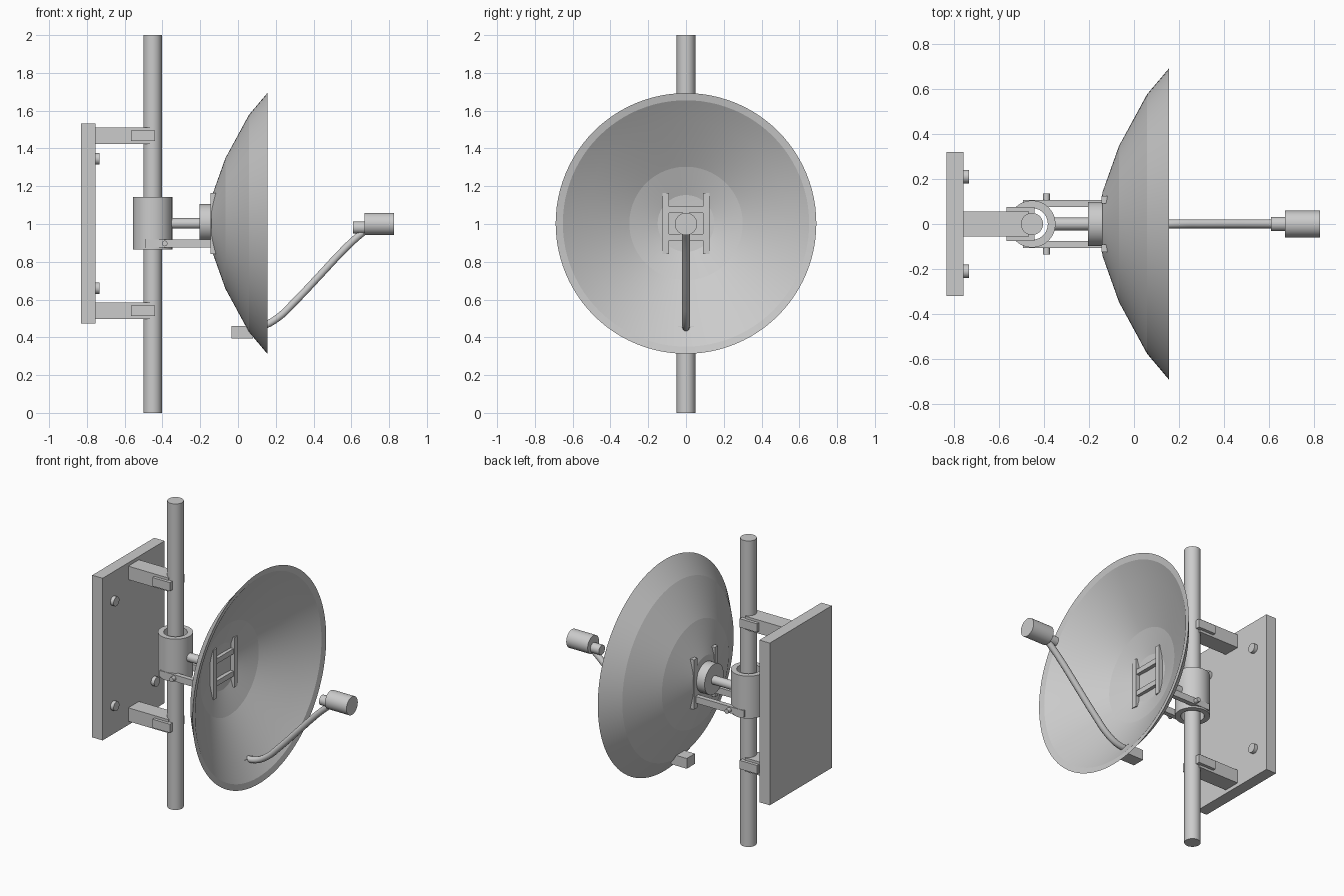
import bpy, bmesh, math
from mathutils import Vector, Matrix

if "Cube" in bpy.data.objects:
    bpy.data.objects.remove(bpy.data.objects["Cube"])

metal = bpy.data.materials.new("light_grey_metal")
metal.diffuse_color = (0.6, 0.6, 0.6, 1)
metal.use_nodes = True
metal.node_tree.nodes["Principled BSDF"].inputs["Base Color"].default_value = metal.diffuse_color


def finish(bm, name, smooth=0):
    bmesh.ops.recalc_face_normals(bm, faces=bm.faces)
    me = bpy.data.meshes.new(name)
    bm.to_mesh(me)
    bm.free()
    ob = bpy.data.objects.new(name, me)
    bpy.context.collection.objects.link(ob)
    me.materials.append(metal)
    if smooth:
        bpy.ops.object.select_all(action='DESELECT')
        ob.select_set(True)
        bpy.context.view_layer.objects.active = ob
        bpy.ops.object.shade_smooth_by_angle(angle=math.radians(smooth))
    return ob


def box(name, x, y, z):
    bm = bmesh.new()
    size = Vector((x[1] - x[0], y[1] - y[0], z[1] - z[0]))
    mid = Vector((sum(x) / 2, sum(y) / 2, sum(z) / 2))
    bmesh.ops.create_cube(bm, size=1, matrix=Matrix.Translation(mid) @ Matrix.Diagonal(size.to_4d()))
    return finish(bm, name)


def rod(name, a, b, r, n=32):
    a, b = Vector(a), Vector(b)
    m = Matrix.Translation((a + b) / 2) @ (b - a).to_track_quat('Z', 'Y').to_matrix().to_4x4()
    bm = bmesh.new()
    bmesh.ops.create_cone(bm, cap_ends=True, segments=n, radius1=r, radius2=r,
                          depth=(b - a).length, matrix=m)
    return finish(bm, name, 30)


def lathe(name, profile, centre, axis, closed, n=64, smooth=10):
    """Spin (along, radius) points about the X or Z axis."""
    bm = bmesh.new()
    vs = [bm.verts.new((h, 0, r) if axis == 'X' else (r, 0, h)) for h, r in profile]
    es = [bm.edges.new(p) for p in zip(vs, vs[1:] + vs[:1] if closed else vs[1:])]
    bmesh.ops.spin(bm, geom=vs + es, cent=(0, 0, 0), angle=2 * math.pi, steps=n,
                   axis=(1, 0, 0) if axis == 'X' else (0, 0, 1))
    bmesh.ops.remove_doubles(bm, verts=bm.verts, dist=1e-5)
    bmesh.ops.translate(bm, verts=bm.verts, vec=centre)
    return finish(bm, name, smooth)


PX, CZ = -0.452, 1.003   # pole x, dish axis height

# Wall plate, bolts and pole
box("wall_plate", (-0.83, -0.755), (-0.32, 0.32), (0.473, 1.533))
rod("pole", (PX, 0, 0), (PX, 0, 2), 0.049)
for s in (-1, 1):
    for z in (0.66, 1.345):
        rod("plate_bolt", (-0.76, s * 0.21, z), (-0.732, s * 0.21, z), 0.03, 24)

# Pole brackets with clamp cheeks
for z in (0.541, 1.467):
    box("bracket_arm", (-0.757, -0.465), (-0.055, 0.055), (z - 0.044, z + 0.044))
    for s in (-1, 1):
        box("clamp_cheek", (-0.566, -0.44), sorted((s * 0.045, s * 0.075)), (z - 0.028, z + 0.028))

# Sleeve around the pole
lathe("sleeve", [(0.865, 0.07), (0.865, 0.104), (1.142, 0.104), (1.142, 0.07)],
      (PX, 0, 0), 'Z', True, 48, 30)

# Shaft and hub behind the dish
rod("shaft", (-0.37, 0, CZ), (-0.19, 0, CZ), 0.028)
rod("hub", (-0.203, 0, CZ + 0.004), (-0.135, 0, CZ + 0.004), 0.098, 48)

# Side links and mounting frame
for s in (-1, 1):
    box("side_link", (-0.493, -0.125), sorted((s * 0.075, s * 0.106)), (0.876, 0.919))
    rod("link_bolt", (-0.388, s * 0.09, 0.897), (-0.388, s * 0.135, 0.897), 0.015, 16)
    box("frame_upright", (-0.145, -0.09), sorted((s * 0.09, s * 0.125)), (0.84, 1.165))
for z in (0.93, 1.076):
    box("frame_crossbar", (-0.14, -0.095), (-0.1, 0.1), (z - 0.017, z + 0.017))

# Dish shell: outer skin out to the lip, then back along the inner skin
lathe("dish", [(-0.15, 0), (-0.14, 0.14), (-0.067, 0.345), (0.058, 0.575), (0.155, 0.69),
               (0.147, 0.652), (0.075, 0.54), (-0.06, 0.30), (-0.113, 0.15), (-0.125, 0)],
      (0, 0, CZ), 'X', False, 96, 8)

# Feed support: block, bent tube, neck and receiver
box("feed_block", (-0.035, 0.08), (-0.042, 0.042), (0.393, 0.46))
cu = bpy.data.curves.new("feed_arm", 'CURVE')
cu.dimensions = '3D'
cu.bevel_depth = 0.02
cu.bevel_resolution = 3
cu.use_fill_caps = True
cu.resolution_u = 5
path = [(0.05, 0.45), (0.13, 0.46), (0.21, 0.503), (0.30, 0.588),
        (0.43, 0.725), (0.54, 0.843), (0.61, 0.912), (0.66, 0.955)]
sp = cu.splines.new('BEZIER')
sp.bezier_points.add(len(path) - 1)
for p, (x, z) in zip(sp.bezier_points, path):
    p.co = (x, 0, z)
    p.handle_left_type = p.handle_right_type = 'AUTO'
cu.materials.append(metal)
bpy.context.collection.objects.link(bpy.data.objects.new("feed_arm", cu))
rod("feed_neck", (0.608, 0, 0.981), (0.68, 0, 0.981), 0.032, 24)
rod("receiver", (0.67, 0, 1.0), (0.825, 0, 1.0), 0.059, 40)
